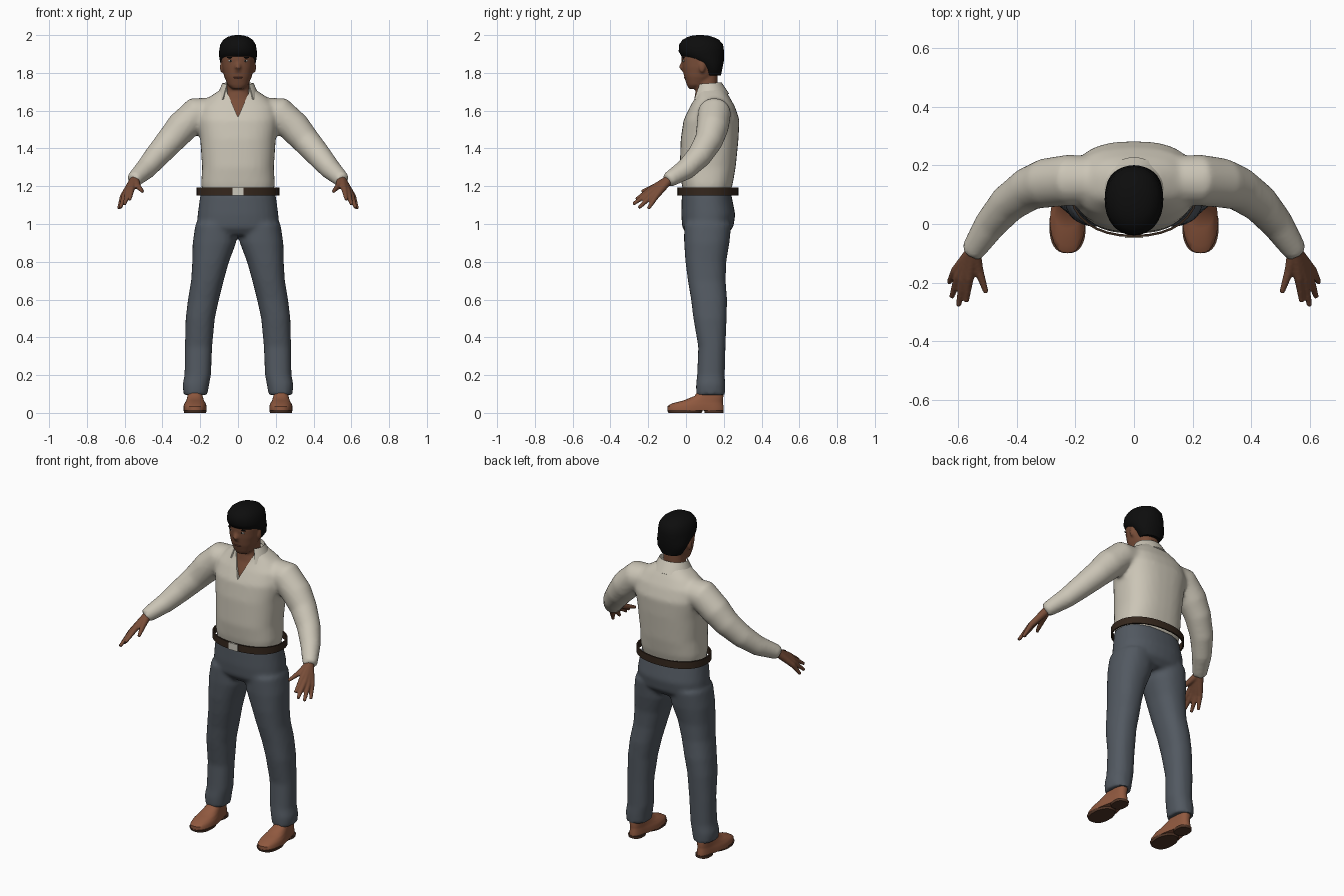
import bpy
import bmesh
from math import sin, cos, pi, radians, copysign
from mathutils import Vector

default_cube = bpy.data.objects.get("Cube")
if default_cube:
    bpy.data.objects.remove(default_cube, do_unlink=True)

SEGMENTS = 32
made = []


def material(name, *rgb):
    mat = bpy.data.materials.new(name)
    mat.use_nodes = True
    mat.diffuse_color = (*rgb, 1)
    shader = mat.node_tree.nodes["Principled BSDF"]
    shader.inputs["Base Color"].default_value = (*rgb, 1)
    shader.inputs["Roughness"].default_value = 0.8
    return mat


shirt_cream = material("shirt cream", .60, .56, .47)
trouser_grey = material("trouser slate grey", .085, .1, .12)
skin_brown = material("skin brown", .19, .075, .04)
hair_black = material("hair black", .004, .004, .004)
belt_brown = material("belt dark brown", .035, .02, .012)
buckle_pale = material("buckle pale", .6, .57, .5)
shoe_tan = material("shoe tan", .28, .1, .05)
sole_brown = material("sole dark brown", .08, .035, .02)
eye_white = material("eye white", .5, .47, .43)
lip_brown = material("lip brown", .13, .045, .03)


def loft(bm, rings, caps=True):
    """Bridge equal point rings into a skin."""
    rows = [[bm.verts.new(p) for p in ring] for ring in rings]
    for low, high in zip(rows, rows[1:]):
        for i in range(len(low)):
            j = (i + 1) % len(low)
            bm.faces.new((low[i], low[j], high[j], high[i]))
    if caps:
        bm.faces.new(rows[0][::-1])
        bm.faces.new(rows[-1])


def stack(bm, sections, power=2.3, side=1, caps=True):
    """Loft level rounded sections given as z, x, y, x radius, y radius."""
    def point(section, k):
        z, x, y, rx, ry = section
        c, s = cos(2 * pi * k / SEGMENTS), sin(2 * pi * k / SEGMENTS)
        e = 2 / power
        return Vector((side * (x + rx * copysign(abs(c) ** e, c)),
                       y + ry * copysign(abs(s) ** e, s), z))
    loft(bm, [[point(sec, k) for k in range(SEGMENTS)] for sec in sections], caps)


def centred(sections):
    return [(z, 0, y, rx, ry) for z, y, rx, ry in sections]


def tube(bm, stations, side=1, count=16):
    """Loft round sections square to a path given as x, y, z, radius."""
    path = [Vector((side * x, y, z)) for x, y, z, r in stations]
    rings = []
    for i, (centre, station) in enumerate(zip(path, stations)):
        along = path[min(i + 1, len(path) - 1)] - path[max(i - 1, 0)]
        across = along.cross(Vector((0, 0, 1))).normalized()
        up = across.cross(along).normalized()
        angles = [2 * pi * k / count for k in range(count)]
        rings.append([centre + station[3] * (across * cos(a) + up * sin(a))
                      for a in angles])
    loft(bm, rings)


def ball(bm, centre, size):
    new = bmesh.ops.create_uvsphere(bm, u_segments=16, v_segments=10, radius=1)["verts"]
    bmesh.ops.scale(bm, vec=size, verts=new)
    bmesh.ops.translate(bm, vec=centre, verts=new)


def finish(name, bm, mat, voxel=0, relax=4, thickness=0, cutter=None):
    """Make an object; optionally fuse its shells, thicken it or cut it."""
    bmesh.ops.recalc_face_normals(bm, faces=bm.faces)
    mesh = bpy.data.meshes.new(name)
    bm.to_mesh(mesh)
    bm.free()
    mesh.materials.append(mat)
    obj = bpy.data.objects.new(name, mesh)
    bpy.context.collection.objects.link(obj)
    if voxel:
        fuse = obj.modifiers.new("fuse", "REMESH")
        fuse.mode = "VOXEL"
        fuse.voxel_size = voxel
        soften = obj.modifiers.new("soften", "SMOOTH")
        soften.factor = 0.5
        soften.iterations = relax
    if thickness:
        obj.modifiers.new("thicken", "SOLIDIFY").thickness = thickness
    if cutter:
        cut = obj.modifiers.new("cut", "BOOLEAN")
        cut.operation = "DIFFERENCE"
        cut.object = cutter
    if obj.modifiers:
        graph = bpy.context.evaluated_depsgraph_get()
        obj.data = bpy.data.meshes.new_from_object(obj.evaluated_get(graph))
        obj.modifiers.clear()
    made.append(obj)
    return obj


# Open neck cutter
bm = bmesh.new()
wedge = [(0, 1.565), (.085, 1.76), (-.085, 1.76)]
loft(bm, [[Vector((x, y, z)) for x, z in wedge] for y in (-.1, .09)])
neck_cutter = finish("neck_cutter", bm, shirt_cream)
neck_cutter.hide_render = True

# Shirt: torso and sleeves fused together
bm = bmesh.new()
stack(bm, centred([(1.15, .11, .185, .12), (1.21, .112, .195, .135),
                   (1.3, .115, .19, .148), (1.45, .125, .2, .153),
                   (1.55, .135, .215, .148), (1.62, .14, .205, .12),
                   (1.67, .14, .155, .092), (1.72, .13, .08, .07)]), 2.5)
sleeve = [(.12, .15, 1.59, .08), (.22, .15, 1.585, .088), (.3, .14, 1.51, .085),
          (.36, .12, 1.44, .075), (.43, .07, 1.36, .066), (.49, 0, 1.29, .056),
          (.55, -.09, 1.235, .042), (.557, -.1, 1.228, .036)]
for side in (1, -1):
    tube(bm, sleeve, side, 24)
finish("shirt", bm, shirt_cream, voxel=.012, relax=6, cutter=neck_cutter)
made.remove(neck_cutter)
bpy.data.objects.remove(neck_cutter, do_unlink=True)

# Folded collar, open at the front
bm = bmesh.new()
rows = []
for k in range(25):
    a = radians(45 + 270 * k / 24)
    front = (1 + cos(a)) / 2
    rows.append([bm.verts.new((rx * sin(a), .12 - ry * cos(a), z - drop * front))
                 for rx, ry, z, drop in ((.078, .065, 1.725, .04), (.083, .068, 1.75, .01),
                                         (.115, .108, 1.69, .035))])
for this, after in zip(rows, rows[1:]):
    for i in range(2):
        bm.faces.new((this[i], after[i], after[i + 1], this[i + 1]))
finish("collar", bm, shirt_cream, thickness=.008)

# Trousers: seat and legs fused together
bm = bmesh.new()
stack(bm, centred([(1.165, .108, .198, .13), (1.05, .118, .214, .143),
                   (.98, .115, .218, .135), (.94, .11, .19, .1)]))
leg = [(1.0, .115, .115, .11, .125), (.9, .125, .11, .115, .12),
       (.8, .145, .105, .097, .108), (.7, .162, .11, .086, .1),
       (.6, .183, .122, .082, .095), (.5, .2, .127, .077, .088),
       (.35, .209, .137, .072, .072), (.2, .213, .132, .07, .073),
       (.15, .223, .13, .07, .077), (.095, .225, .13, .063, .076)]
for side in (1, -1):
    stack(bm, leg, side=side)
finish("trousers", bm, trouser_grey, voxel=.012)

# Loose belt and buckle
bm = bmesh.new()
stack(bm, centred([(1.15, .116, .22, .161), (1.192, .116, .22, .161)]), 2.2, caps=False)
finish("belt", bm, belt_brown, thickness=.008)
bm = bmesh.new()
bmesh.ops.create_cube(bm, size=1)
bmesh.ops.scale(bm, vec=(.06, .009, .042), verts=bm.verts)
bmesh.ops.translate(bm, vec=(0, -.044, 1.171), verts=bm.verts)
finish("buckle", bm, buckle_pale)

# Shoes, narrowed toward the heel
upper = [(.012, .05, .062, .149), (.035, .05, .062, .149), (.05, .06, .058, .135),
         (.065, .09, .053, .105), (.09, .122, .052, .076), (.125, .13, .046, .062)]
front_sole = [(0, -.005, .058, .088), (.016, -.005, .062, .095)]
heel = [(0, .148, .058, .05), (.016, .148, .06, .052)]
for label, side in (("left", 1), ("right", -1)):
    for part, mat, shapes in (("shoe", shoe_tan, [upper]),
                              ("sole", sole_brown, [front_sole, heel])):
        bm = bmesh.new()
        for shape in shapes:
            stack(bm, centred(shape), 2.5)
        for v in bm.verts:
            v.co.x *= 1 - .28 * min(max((v.co.y - .02) / .1, 0), 1)
            v.co.x += side * .227
        finish(f"{label}_{part}", bm, mat)

# Hands: palm and fingers fused together
fingers = [((.530, -.16, 1.2), (.505, -.235, 1.172)),
           ((.563, -.185, 1.185), (.573, -.265, 1.13)),
           ((.583, -.19, 1.168), (.6, -.28, 1.105)),
           ((.6, -.18, 1.152), (.623, -.25, 1.085)),
           ((.61, -.16, 1.145), (.632, -.2, 1.08))]
wrist = (.548, -.09, 1.235)
for label, side in (("left", 1), ("right", -1)):
    bm = bmesh.new()
    for knuckle, tip in fingers:
        tube(bm, [(*wrist, .024), (*knuckle, .016), (*tip, .009)], side)
    finish(f"{label}_hand", bm, skin_brown, voxel=.005, relax=3)

# Head: neck, skull, nose and ears fused together
bm = bmesh.new()
stack(bm, centred([(1.53, .075, .05, .07), (1.6, .1, .085, .078), (1.66, .11, .08, .066),
                   (1.7, .108, .062, .058), (1.8, .11, .06, .058)]))
stack(bm, centred([(1.715, .045, .03, .03), (1.735, .055, .054, .05), (1.78, .07, .073, .08),
                   (1.83, .08, .084, .099), (1.88, .085, .088, .109),
                   (1.94, .08, .08, .1), (1.98, .08, .05, .07)]))
tube(bm, [(0, -.01, 1.87, .009), (0, -.025, 1.825, .015), (0, -.02, 1.81, .012)])
for side in (1, -1):
    ball(bm, (side * .086, .085, 1.83), (.01, .017, .03))
finish("head", bm, skin_brown, voxel=.007, relax=3)

# Hair, low at the back and high over the forehead
bm = bmesh.new()
stack(bm, centred([(1.785, .135, .062, .05), (1.82, .14, .086, .052), (1.86, .118, .095, .082),
                   (1.888, .088, .1, .112), (1.915, .081, .1, .12), (1.95, .08, .094, .116),
                   (1.975, .078, .078, .097), (1.99, .076, .056, .068),
                   (1.997, .075, .034, .042), (2.0, .075, .012, .015)]), 2.1)
finish("hair", bm, hair_black)

# Face details
for name, mat, x, y, z, size in (
        ("eyes", eye_white, .038, -.012, 1.864, (.014, .006, .006)),
        ("irises", hair_black, .038, -.016, 1.864, (.005, .004, .005)),
        ("eyebrows", hair_black, .04, -.013, 1.881, (.02, .006, .004)),
        ("lips", lip_brown, .008, -.006, 1.775, (.016, .006, .005))):
    bm = bmesh.new()
    for side in (1, -1):
        ball(bm, (side * x, y, z), size)
    finish(name, bm, mat)

# Smooth shading with crisp edges
bpy.ops.object.select_all(action="DESELECT")
for obj in made:
    obj.select_set(True)
bpy.context.view_layer.objects.active = made[0]
bpy.ops.object.shade_smooth_by_angle(angle=radians(45))
